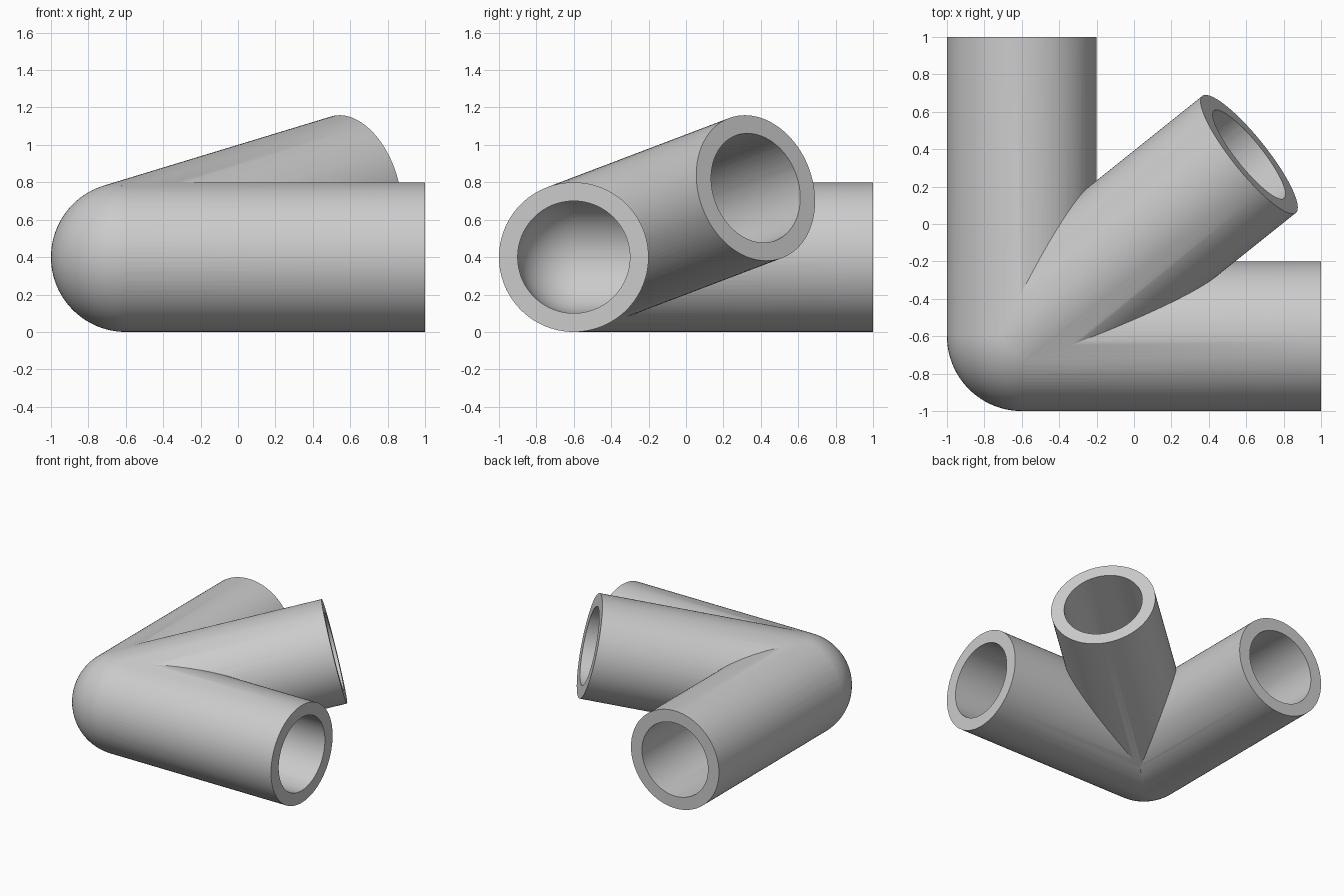
import bpy
import bmesh
from mathutils import Matrix, Vector

if "Cube" in bpy.data.objects:
    bpy.data.objects.remove(bpy.data.objects["Cube"], do_unlink=True)

CORNER = Vector((-0.6, -0.6, 0.4))
LENGTH = 1.6
OUTER, INNER = 0.4, 0.3
DIRECTIONS = {
    "side_arm": Vector((1, 0, 0)),
    "back_arm": Vector((0, 1, 0)),
    "raised_arm": Vector((0.76, 0.608, 0.231)).normalized(),
}

grey = bpy.data.materials.new("plain grey")
grey.use_nodes = True
grey.diffuse_color = (0.6, 0.6, 0.6, 1)
grey.node_tree.nodes["Principled BSDF"].inputs["Base Color"].default_value = (0.6, 0.6, 0.6, 1)


def finish(name, bm):
    mesh = bpy.data.meshes.new(name)
    bm.to_mesh(mesh)
    bm.free()
    mesh.materials.append(grey)
    obj = bpy.data.objects.new(name, mesh)
    bpy.context.collection.objects.link(obj)
    return obj


def rod(name, direction, radius, length):
    """Solid round bar starting at the corner."""
    bm = bmesh.new()
    turn = direction.to_track_quat("Z", "Y").to_matrix().to_4x4()
    place = Matrix.Translation(CORNER + direction * length / 2) @ turn
    bmesh.ops.create_cone(bm, cap_ends=True, segments=96, radius1=radius,
                          radius2=radius, depth=length, matrix=place)
    return finish(name, bm)


def ball(name, radius):
    bm = bmesh.new()
    bmesh.ops.create_uvsphere(bm, u_segments=96, v_segments=48, radius=radius,
                              matrix=Matrix.Translation(CORNER))
    return finish(name, bm)


def combine(target, other, operation):
    mod = target.modifiers.new(operation.lower(), "BOOLEAN")
    mod.operation = operation
    mod.solver = "MANIFOLD"
    mod.object = other
    bpy.context.view_layer.objects.active = target
    bpy.ops.object.modifier_apply(modifier=mod.name)
    bpy.data.objects.remove(other, do_unlink=True)


def branched(name, radius, length):
    """Three bars joined by a rounded corner."""
    body = ball(name, radius)
    for part, direction in DIRECTIONS.items():
        combine(body, rod(part, direction, radius, length), "UNION")
    return body


# Outer pipes, hollowed by matching bores that run past the open ends
connector = branched("pipe_connector", OUTER, LENGTH)
bores = branched("bores", INNER, LENGTH + 0.1)
combine(connector, bores, "DIFFERENCE")

# Smooth walls with crisp rims and seams
bpy.ops.object.select_all(action="DESELECT")
connector.select_set(True)
bpy.context.view_layer.objects.active = connector
bpy.ops.object.shade_smooth_by_angle(angle=0.5)
